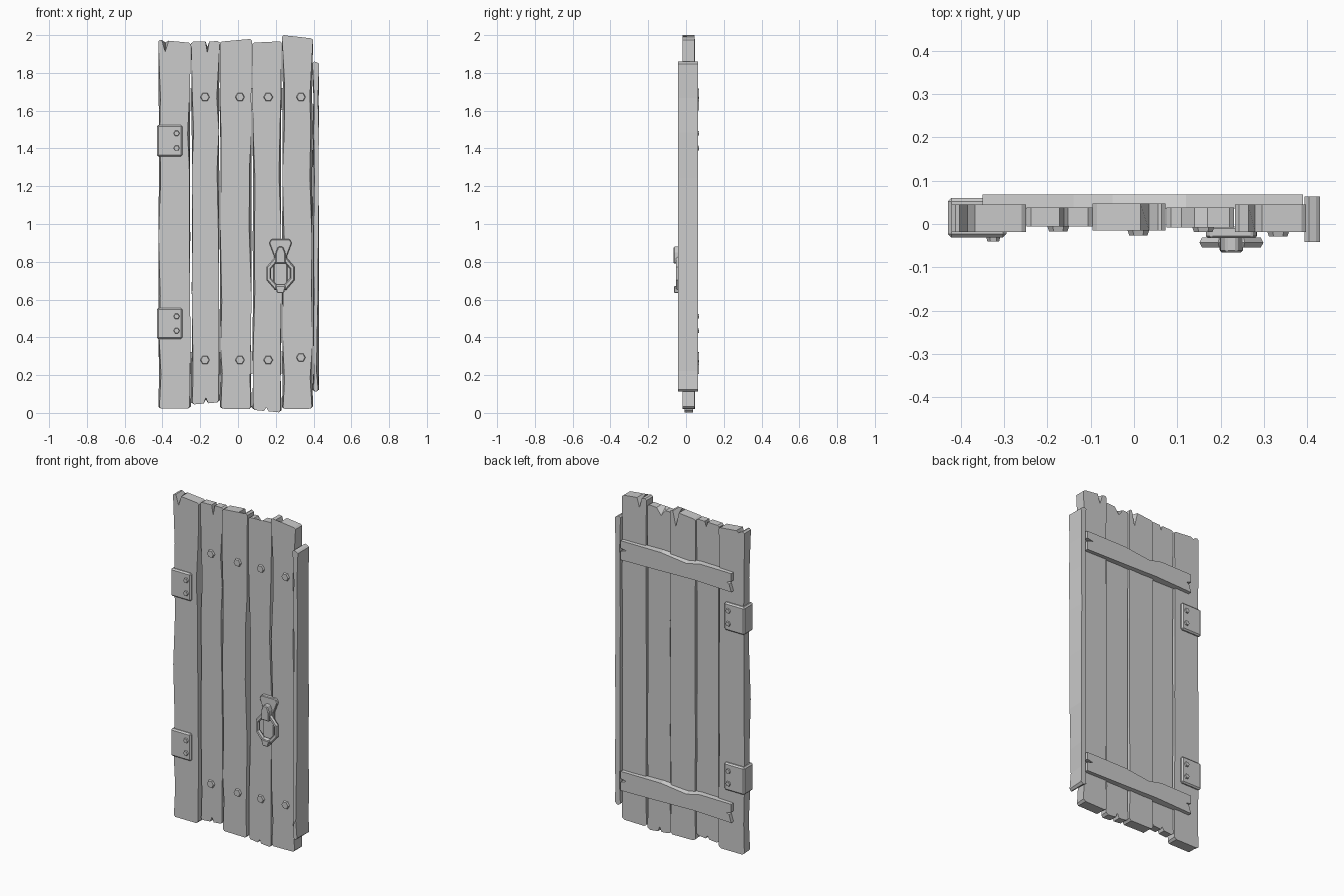
import bpy, bmesh, math, random
from mathutils import Matrix

if "Cube" in bpy.data.objects:
    bpy.data.objects.remove(bpy.data.objects["Cube"])
random.seed(4)


def prism(name, front, back, y0, y1, bevel=0):
    """Solid between a front (x, z) outline at y0 and a back outline at y1."""
    bm = bmesh.new()
    f = [bm.verts.new((x, y0, z)) for x, z in front]
    b = [bm.verts.new((x, y1, z)) for x, z in back]
    bm.faces.new(f)
    bm.faces.new(b[::-1])
    n = len(f)
    for i in range(n):
        j = (i + 1) % n
        bm.faces.new((f[i], b[i], b[j], f[j]))
    bmesh.ops.recalc_face_normals(bm, faces=bm.faces)
    me = bpy.data.meshes.new(name)
    bm.to_mesh(me)
    bm.free()
    ob = bpy.data.objects.new(name, me)
    bpy.context.collection.objects.link(ob)
    if bevel:
        m = ob.modifiers.new("bevel", 'BEVEL')
        m.width = bevel
        m.segments = 1
    return ob


def rect(x0, x1, z0, z1):
    return [(x0, z0), (x1, z0), (x1, z1), (x0, z1)]


def plank(name, x0, x1, zb, zt, y0, y1, top=None, bottom=None):
    """Rough board; a notch is (x, half width, front depth, back depth)."""
    front, back = [], []

    def add(x, z, dx=0, dz=0):
        front.append((x + dx, z + dz))
        back.append((x, z))

    def notch(n, za, zc, sign):
        x, w, df, db = n
        order = (-w, 0, w) if sign > 0 else (w, 0, -w)
        for o in order:
            t = (x + o - x0) / (x1 - x0)
            z = za + (zc - za) * t
            d = 0 if o else 1
            front.append((x + o, z + sign * df * d))
            back.append((x + o, z + sign * db * d))

    add(x0, zb[0] + .01, .006)
    add(x0 + .015, zb[0])
    if bottom:
        notch(bottom, zb[0], zb[1], 1)
    add(x1 - .015, zb[1])
    add(x1, zb[1] + .012, -.006)
    # worn long edges: front corner chipped inwards here and there
    levels = (.2, .38, .62, .95, 1.28, 1.5, 1.7)
    for k, z in enumerate(levels):
        z += random.uniform(-.04, .04)
        add(x1 - random.uniform(0, .005), z, -random.choice((0, .004, .012)))
    add(x1, zt[1] - .008)
    add(x1 - .01, zt[1])
    if top:
        notch(top, zt[0], zt[1], -1)
    add(x0 + .01, zt[0])
    add(x0, zt[0] - .008)
    for z in reversed(levels):
        z += random.uniform(-.04, .04)
        add(x0 + random.uniform(0, .005), z, random.choice((0, .004, .01)))
    return prism(name, front, back, y0, y1)


def bolt(name, x, z, y, r, h, side=-1):
    """Six-sided bolt head standing off the surface at y."""
    bm = bmesh.new()
    bmesh.ops.create_cone(bm, cap_ends=True, segments=6, radius1=r, radius2=r * .85, depth=h,
                          matrix=Matrix.Translation((x, y + side * h / 2, z))
                          @ Matrix.Rotation(math.pi / 2 * -side, 4, 'X')
                          @ Matrix.Rotation(math.pi / 6, 4, 'Z')
                          @ Matrix.Scale(1, 4))
    bmesh.ops.recalc_face_normals(bm, faces=bm.faces)
    me = bpy.data.meshes.new(name)
    bm.to_mesh(me)
    bm.free()
    bpy.context.collection.objects.link(bpy.data.objects.new(name, me))


# five door boards
plank("plank_1", -.422, -.25, (.022, .022), (1.975, 1.96), -.018, .045, top=(-.385, .018, .06, .01))
plank("plank_2", -.248, -.096, (.045, .055), (1.965, 1.968), -.006, .038,
      top=(-.162, .01, .06, .03), bottom=(-.17, .012, .03, .02))
plank("plank_3", -.096, .073, (.022, .02), (1.966, 1.98), -.015, .047, top=(.035, .02, 0, .09))
plank("plank_4", .075, .231, (.015, .003), (1.96, 1.967), -.008, .038,
      top=(.14, .03, 0, .04), bottom=(.15, .012, .02, .03))
plank("plank_5", .233, .397, (.02, .022), (2.0, 1.983), -.018, .045, top=(.28, .016, 0, .06))

# stop strip on the latch side, chipped at front and foot
strip_f = [(.395, .112), (.43, .112), (.43, 1.86), (.395, 1.86)]
strip = plank("edge_strip", .394, .43, (.112, .112), (1.86, 1.855), -.042, .064)

# two split battens across the back
for name, z in (("batten_upper", 1.66), ("batten_lower", .265)):
    outline = [(-.35, -.058), (-.1, -.062), (.15, -.056), (.39, -.06),
               (.39, -.008), (.35, .004), (.39, .012), (.39, .056),
               (.12, .062), (-.05, .052), (-.14, .06), (-.35, .054),
               (-.35, .006), (-.318, -.004), (-.335, -.012)]
    front = [(x, z + h) for x, h in outline]
    dent = {8: -.006, 9: -.016, 10: -.004, 1: .012}
    back = [(x, z + h + dent.get(i, 0)) for i, (x, h) in enumerate(outline)]
    prism(name, front, back, .036, .068)

# hinge plates wrapped around the board edge, bolted on both faces
for name, z0, z1 in (("hinge_upper", 1.357, 1.525), ("hinge_lower", .39, .556)):
    prism(name, rect(-.43, -.295, z0, z1), rect(-.43, -.295, z0, z1), -.031, .06, .008)
    for z in (z0 + .045, z1 - .045):
        bolt(name + "_bolt_front", -.325, z, -.031, .016, .009)
        bolt(name + "_bolt_back", -.325, z, .06, .016, .008, 1)

# board bolts over the battens
for x, y in ((-.175, -.006), (.01, -.015), (.16, -.008), (.333, -.018)):
    for z in (1.672, .28 if x < .3 else .293):
        bolt("plank_bolt", x, z, y, .025, .011)

# handle plate
cx = .225
half = [(.02, .645), (.036, .68), (.036, .77), (.034, .83), (.045, .86), (.06, .9), (.048, .92)]
plate = [(cx + x, z) for x, z in half] + [(cx - x, z) for x, z in reversed(half)]
prism("handle_plate", plate, plate, -.032, -.006, .004)

# staple holding the ring
half = [(.027, .79), (.025, .85), (.013, .88)]
staple = [(cx + x, z) for x, z in half] + [(cx - x, z) for x, z in reversed(half)]
prism("handle_staple", staple, staple, -.066, -.025, .005)

# eight-sided pull ring and its weight
bpy.ops.mesh.primitive_torus_add(major_segments=8, minor_segments=6, major_radius=.067, minor_radius=.013,
                                 location=(cx, -.043, .738))
ring = bpy.context.object
ring.name = "handle_ring"
ring.data.transform(Matrix.Diagonal((1, 1.17, 1, 1)) @ Matrix.Rotation(math.pi / 8, 4, 'Z'))
ring.rotation_euler = (math.pi / 2, 0, 0)
weight_f = [(cx - .018, .634), (cx + .018, .634), (cx + .028, .672), (cx - .028, .672)]
prism("handle_weight", weight_f, weight_f, -.064, -.025, .004)
